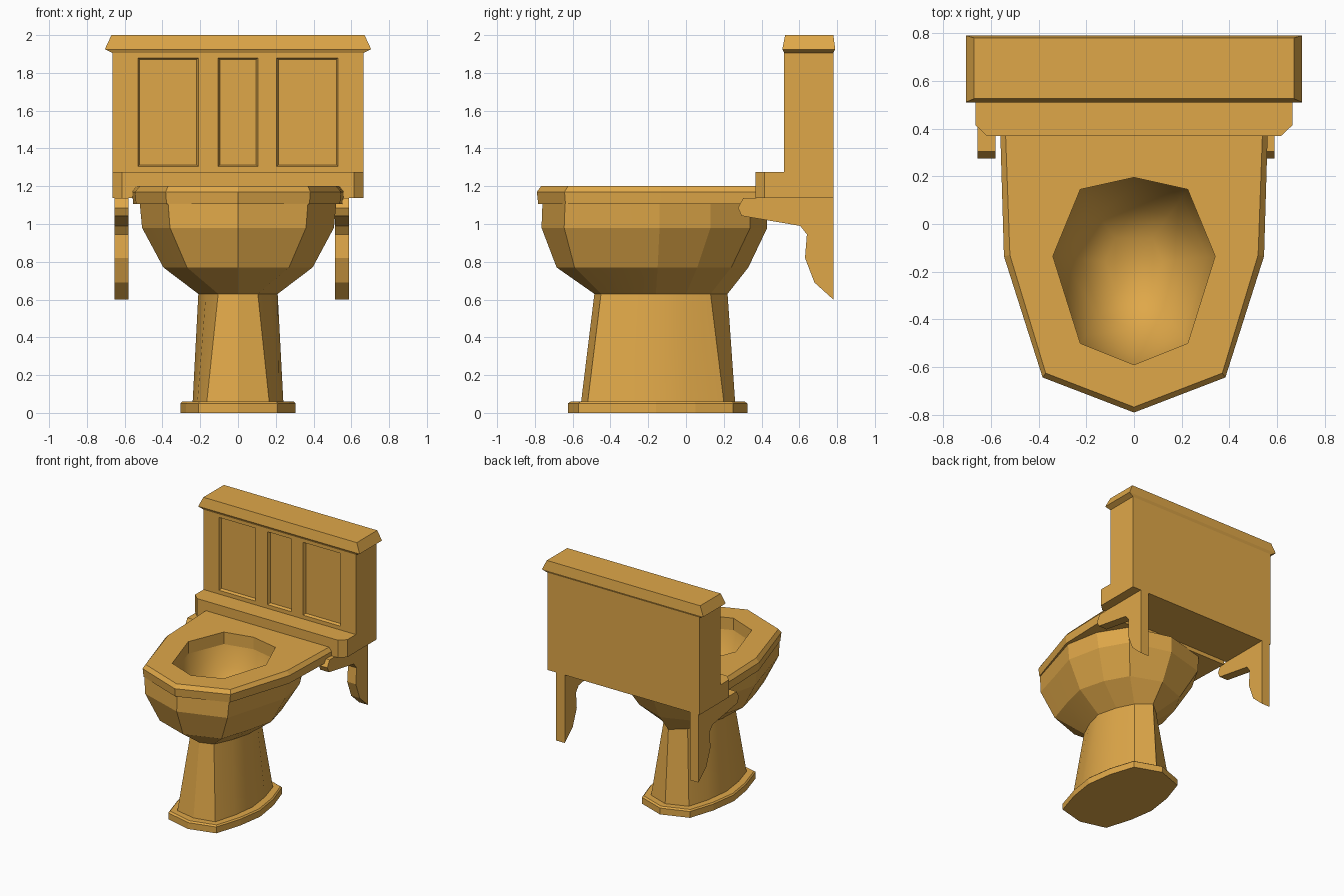
import bpy, bmesh
from mathutils import Vector

cube = bpy.data.objects.get("Cube")
if cube:
    bpy.data.objects.remove(cube, do_unlink=True)

COLOR = (0.74, 0.39, 0.066, 1)
mat = bpy.data.materials.new("warm_tan")
mat.use_nodes = True
mat.diffuse_color = COLOR
bsdf = next(n for n in mat.node_tree.nodes if n.type == "BSDF_PRINCIPLED")
bsdf.inputs["Base Color"].default_value = COLOR
bsdf.inputs["Roughness"].default_value = 0.7


def finish(name, bm, angle=0.0):
    mesh = bpy.data.meshes.new(name)
    bm.to_mesh(mesh)
    bm.free()
    mesh.materials.append(mat)
    obj = bpy.data.objects.new(name, mesh)
    bpy.context.collection.objects.link(obj)
    if angle:
        bpy.ops.object.select_all(action="DESELECT")
        obj.select_set(True)
        bpy.context.view_layer.objects.active = obj
        bpy.ops.object.shade_smooth_by_angle(angle=angle)
    return obj


def loft(name, rings, bottom=False, top=False, loop=False, angle=0.0):
    """Each ring is (z, half outline from front to back on +x), mirrored in x."""
    bm = bmesh.new()
    rows = []
    for z, half in rings:
        outline = half + [(-x, y) for x, y in reversed(half)]
        rows.append([bm.verts.new((x, y, z)) for x, y in outline])
    pairs = list(zip(rows, rows[1:]))
    if loop:
        pairs.append((rows[-1], rows[0]))
    n = len(rows[0])
    for low, high in pairs:
        for i in range(n):
            j = (i + 1) % n
            bm.faces.new((low[i], low[j], high[j], high[i]))
    if bottom:
        bm.faces.new(rows[0][::-1])
    if top:
        bm.faces.new(rows[-1])
    bmesh.ops.remove_doubles(bm, verts=bm.verts[:], dist=1e-5)
    return finish(name, bm, angle)


def scaled(half, k, cy):
    return [(x * k, cy + (y - cy) * k) for x, y in half]


# Plinth and pedestal
plinth = [(0, -.625), (.21, -.57), (.275, -.36), (.305, -.16),
          (.275, .05), (.21, .25), (0, .325)]
loft("plinth", [(0, plinth), (.05, plinth), (.06, scaled(plinth, .97, -.15))],
     bottom=True, top=True)
neck = [(0, -.485), (.105, -.45), (.17, -.31), (.21, -.16),
        (.17, 0), (.105, .13), (0, .22)]
foot = [(0, -.555), (.165, -.52), (.215, -.35), (.24, -.16),
        (.215, .03), (.165, .2), (0, .26)]
loft("pedestal", [(.06, foot), (.63, neck)], angle=.5)

# Bowl outside
rim = [(0, -.76), (.37, -.64), (.445, -.39), (.52, -.14),
       (.47, .13), (.34, .34), (0, .43)]
waist = [(0, -.765), (.36, -.645), (.433, -.39), (.508, -.14),
         (.45, .13), (.33, .34), (0, .43)]
belly = [(0, -.685), (.27, -.59), (.34, -.37), (.395, -.15),
         (.34, .06), (.24, .24), (0, .33)]
loft("bowl", [(.63, neck), (.77, belly), (.98, waist), (1.11, rim)], angle=.1)

# Seat with a central opening
lower = [(0, -.782), (.378, -.638), (.54, -.135), (.555, .372), (0, .372)]
outer = [(0, -.79), (.383, -.643), (.545, -.135), (.56, .372), (0, .372)]
upper = [(0, -.767), (.37, -.625), (.52, -.13), (.538, .372), (0, .372)]
hole = [(0, -.59), (.225, -.5), (.34, -.135), (.225, .145), (0, .195)]
loft("seat", [(1.105, lower), (1.17, outer), (1.2, upper),
              (1.2, hole), (1.105, hole)], loop=True)

# Bowl inside, going down from the opening
loft("bowl_inside", [(1.105, hole), (.95, scaled(hole, .9, -.17)),
                     (.8, scaled(hole, .65, -.17)),
                     (.7, scaled(hole, .35, -.17))], top=True, angle=1.2)

# Tank with three recessed front panels
bm = bmesh.new()
bmesh.ops.create_cube(bm, size=1)
bmesh.ops.scale(bm, vec=(1.33, .26, .77), verts=bm.verts)
bmesh.ops.translate(bm, vec=(0, .65, 1.522), verts=bm.verts)
panels = [(-.53, -.21), (-.105, .105), (.205, .53)]
cuts = [((x, 0, 0), (1, 0, 0)) for pair in panels for x in pair]
cuts += [((0, 0, z), (0, 0, 1)) for z in (1.305, 1.88)]
for co, normal in cuts:
    bmesh.ops.bisect_plane(bm, geom=bm.verts[:] + bm.edges[:] + bm.faces[:],
                           plane_co=co, plane_no=normal)
bm.normal_update()
cells = []
for f in bm.faces:
    c = f.calc_center_median()
    if f.normal.y < -.9 and 1.305 < c.z < 1.88:
        if any(a < c.x < b for a, b in panels):
            cells.append(f)
bmesh.ops.inset_individual(bm, faces=cells, thickness=.012, depth=-.022)
finish("tank", bm)

# Tank lid with a flared edge
loft("tank_lid", [(1.905, [(.665, .52), (.665, .78)]),
                  (1.925, [(.705, .51), (.705, .79)]),
                  (2, [(.67, .525), (.67, .78)])], bottom=True, top=True)

# Ledge in front of the tank, with cut corners
ledge = [(.615, .368), (.665, .415), (.665, .53)]
loft("tank_ledge", [(1.137, ledge), (1.275, ledge)], bottom=True, top=True)

# Wall brackets
profile = [(.78, .6), (.78, 1.137), (.303, 1.137), (.275, 1.085), (.295, 1.043),
           (.605, .99), (.64, .945), (.63, .82), (.68, .69)]
for name, x0 in (("right_bracket", -.655), ("left_bracket", .513)):
    bm = bmesh.new()
    face = bm.faces.new([bm.verts.new((x0, y, z)) for y, z in profile])
    side = bmesh.ops.extrude_face_region(bm, geom=[face])
    moved = [v for v in side["geom"] if isinstance(v, bmesh.types.BMVert)]
    bmesh.ops.translate(bm, vec=Vector((.075, 0, 0)), verts=moved)
    bmesh.ops.recalc_face_normals(bm, faces=bm.faces[:])
    finish(name, bm)
